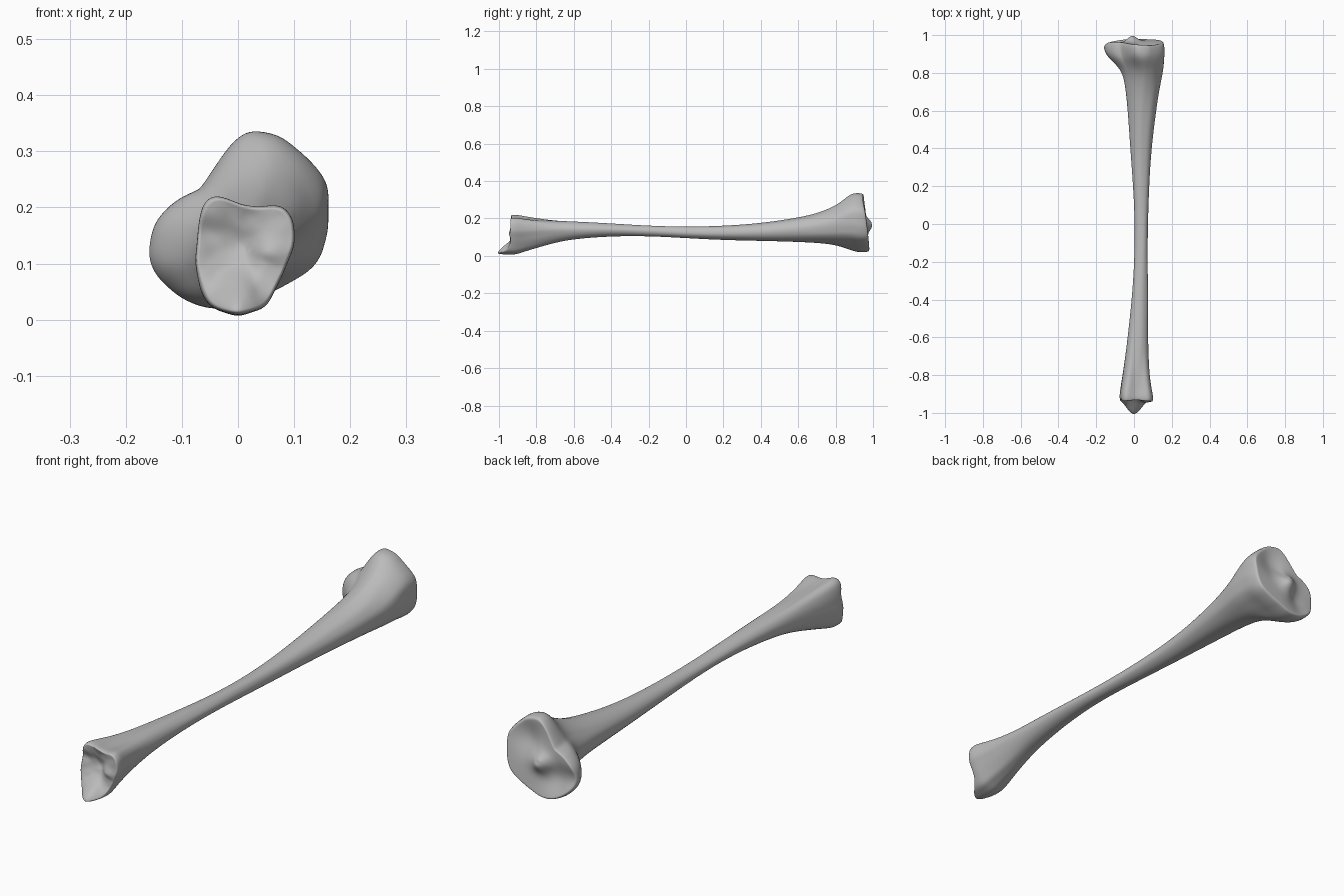
import bpy, bmesh, math
from mathutils import Vector, noise

if "Cube" in bpy.data.objects:
    bpy.data.objects.remove(bpy.data.objects["Cube"])

N = 48  # points around each ring


def unit_outline(pts):
    """Resample a closed outline by angle, scaled to a -1..1 box."""
    xs, zs = [p[0] for p in pts], [p[1] for p in pts]
    cx, cz = (min(xs) + max(xs)) / 2, (min(zs) + max(zs)) / 2
    hx, hz = (max(xs) - min(xs)) / 2, (max(zs) - min(zs)) / 2
    q = [Vector(((x - cx) / hx, (z - cz) / hz)) for x, z in pts]
    out = []
    for i in range(N):
        a = 2 * math.pi * i / N
        d = Vector((math.cos(a), math.sin(a)))
        best = 0
        for p, r in zip(q, q[1:] + q[:1]):
            e = r - p
            det = d.x * -e.y + d.y * e.x
            if abs(det) < 1e-9:
                continue
            t = (p.x * -e.y + p.y * e.x) / det
            s = (d.x * p.y - d.y * p.x) / det
            if t > 0 and -1e-6 <= s <= 1 + 1e-6:
                best = max(best, t)
        out.append(d * best)
    return [(out[i - 1] + out[i] * 3 + out[(i + 1) % N]) / 5 for i in range(N)]


# Cross-section shapes: wide two-lobed head, round shaft, squarish ankle end
head = unit_outline([(.02, .34), (.07, .328), (.125, .285), (.16, .24), (.158, .15),
                     (.142, .10), (.11, .075), (.06, .05), (0, .022), (-.04, .015),
                     (-.10, .035), (-.15, .08), (-.163, .125), (-.145, .18),
                     (-.11, .215), (-.07, .23), (-.05, .26), (-.01, .32)])
shaft = [Vector((math.cos(2 * math.pi * i / N), math.sin(2 * math.pi * i / N))) for i in range(N)]
ankle = unit_outline([(-.075, .1), (-.07, .17), (-.06, .212), (-.035, .225), (0, .205),
                      (.04, .2), (.08, .205), (.1, .18), (.1, .13), (.08, .08),
                      (.05, .02), (0, .003), (-.05, .02), (-.07, .06)])

# Stations: y, x range, z range, end-shape weight (negative ankle, positive head)
stations = [
    (-.915, -.077, .102, .002, .228, -1), (-.88, -.074, .095, .014, .22, -1),
    (-.8, -.06, .082, .042, .205, -.7), (-.7, -.047, .077, .07, .193, -.4),
    (-.6, -.035, .075, .09, .185, -.2), (-.4, -.012, .074, .107, .173, 0),
    (-.2, .002, .072, .105, .16, 0), (0, .005, .074, .095, .155, 0),
    (.2, -.004, .08, .086, .16, 0), (.4, -.02, .092, .08, .174, 0),
    (.6, -.035, .117, .074, .205, .1), (.7, -.046, .132, .068, .23, .25),
    (.78, -.058, .148, .06, .26, .4), (.83, -.085, .156, .048, .292, .6),
    (.87, -.13, .16, .031, .328, .85), (.9, -.156, .163, .02, .342, 1),
    (.935, -.166, .163, .013, .341, 1)]


def ring(y, x0, x1, z0, z1, w, s=1):
    end = head if w > 0 else ankle
    pts = [a.lerp(b, abs(w)) * s for a, b in zip(shaft, end)]
    return [Vector(((x0 + x1) / 2 + p.x * (x1 - x0) / 2, y,
                    (z0 + z1) / 2 + p.y * (z1 - z0) / 2)) for p in pts]


def bump(x, z, cx, cz, r):
    return math.exp(-((x - cx) ** 2 + (z - cz) ** 2) / (2 * r * r))


def head_face(x, z):
    """Two shallow sockets with a ridge between them."""
    return (.968 - .1 * (z - .17) - .022 * bump(x, z, .06, .245, .045)
            - .028 * bump(x, z, -.08, .11, .045) + .036 * bump(x, z, -.01, .165, .025)
            - .02 * bump(x, z, -.163, .12, .03))


def ankle_face(x, z):
    """Hollow joint face with a tongue below."""
    return (-.94 + .03 * bump(x, z, 0, .135, .04) - .068 * bump(x, z, 0, .015, .034)
            - .018 * bump(x, z, .05, .125, .02) + .01 * bump(x, z, -.06, .155, .015)
            + .004 * noise.noise(Vector((x * 40, z * 40, 0))))


def cap(station, face):
    rings = []
    for s in (.965, .9, .8, .65, .5, .35, .2, .08):
        r = ring(*station, s)
        for p in r:
            p.y = face(p.x, p.z)
        rings.append(r)
    return rings


rings = cap(stations[0], ankle_face)[::-1]
rings += [ring(*s) for s in stations]
rings += cap(stations[-1], head_face)

# Slight unevenness along the shaft
for r in rings:
    for p in r:
        n = .003 * noise.noise(Vector((p.x * 25, p.y * 7, p.z * 25)))
        p.x += n
        p.z = max(.001, p.z + n)

# Skin the rings into one closed surface
bm = bmesh.new()
loops = [[bm.verts.new(p) for p in r] for r in rings]
for a, b in zip(loops, loops[1:]):
    for i in range(N):
        j = (i + 1) % N
        bm.faces.new((a[i], a[j], b[j], b[i]))
bm.faces.new(loops[0])
bm.faces.new(loops[-1])
bmesh.ops.recalc_face_normals(bm, faces=bm.faces)
mesh = bpy.data.meshes.new("long_bone")
bm.to_mesh(mesh)
bm.free()
bone = bpy.data.objects.new("long_bone", mesh)
bpy.context.collection.objects.link(bone)

mat = bpy.data.materials.new("bone_grey")
mat.use_nodes = True
col = (.5, .5, .5, 1)
mat.diffuse_color = col
mat.node_tree.nodes["Principled BSDF"].inputs["Base Color"].default_value = col
mesh.materials.append(mat)

sub = bone.modifiers.new("smooth_surface", "SUBSURF")
sub.levels = sub.render_levels = 2
bpy.context.view_layer.objects.active = bone
bone.select_set(True)
bpy.ops.object.shade_smooth()
